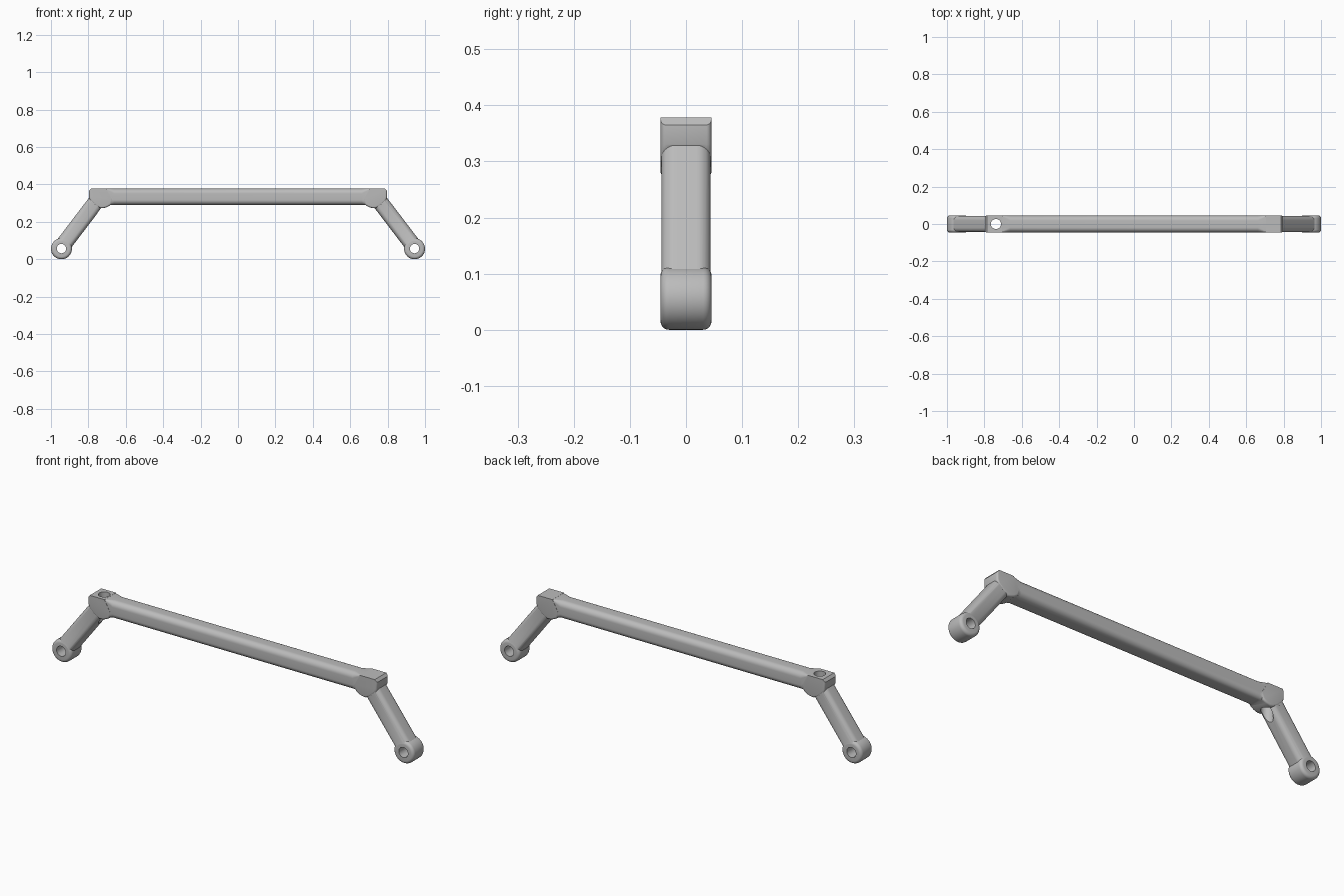
import bpy, bmesh, math
from mathutils import Vector

if "Cube" in bpy.data.objects:
    bpy.data.objects.remove(bpy.data.objects["Cube"], do_unlink=True)

grey = bpy.data.materials.new("satin grey")
grey.use_nodes = True
grey.diffuse_color = (0.5, 0.5, 0.5, 1)
grey.node_tree.nodes["Principled BSDF"].inputs["Base Color"].default_value = (0.5, 0.5, 0.5, 1)


def finish(name, bm):
    bmesh.ops.recalc_face_normals(bm, faces=bm.faces)
    mesh = bpy.data.meshes.new(name)
    bm.to_mesh(mesh)
    bm.free()
    mesh.materials.append(grey)
    obj = bpy.data.objects.new(name, mesh)
    bpy.context.collection.objects.link(obj)
    return obj


def rounded_beam(name, start, end, stations, steps=8):
    """Loft rounded rectangles; each station is (t, half depth, half height, corner radius)."""
    start, end = Vector(start), Vector(end)
    across = Vector((0, 1, 0))
    up = (end - start).normalized().cross(across)
    bm = bmesh.new()
    rings = []
    for t, hw, hh, r in stations:
        ring = []
        for q, (su, sv) in enumerate(((1, 1), (-1, 1), (-1, -1), (1, -1))):
            for i in range(steps + 1):
                a = (q + i / steps) * math.pi / 2
                u = su * (hw - r) + r * math.cos(a)
                v = sv * (hh - r) + r * math.sin(a)
                ring.append(bm.verts.new(start.lerp(end, t) + across * u + up * v))
        rings.append(ring)
    for a, b in zip(rings, rings[1:]):
        for i in range(len(a)):
            j = (i + 1) % len(a)
            bm.faces.new((a[i], a[j], b[j], b[i]))
    bm.faces.new(rings[0])
    bm.faces.new(rings[-1])
    return finish(name, bm)


def corner_block(name, side):
    outline = [(.705, .378), (.786, .378), (.797, .365), (.797, .33), (.788, .311),
               (.76, .285), (.735, .273), (.72, .273), (.70, .279), (.68, .291), (.67, .315)]
    half = 0.0455
    bm = bmesh.new()
    face = bm.faces.new([bm.verts.new((side * x, -half, z)) for x, z in outline])
    ext = bmesh.ops.extrude_face_region(bm, geom=[face], use_keep_orig=True)
    moved = [g for g in ext["geom"] if isinstance(g, bmesh.types.BMVert)]
    bmesh.ops.translate(bm, vec=(0, 2 * half, 0), verts=moved)
    # round the side edges below the flat top
    rims = [e for e in bm.edges if all(v.co.z < 0.37 for v in e.verts)
            and abs(e.verts[0].co.y - e.verts[1].co.y) < 0.01]
    bmesh.ops.bevel(bm, geom=rims, offset=0.009, segments=4, profile=0.5, affect="EDGES")
    return finish(name, bm)


def cylinder(name, centre, radius, depth, vertical=False, bevel=0):
    bm = bmesh.new()
    bmesh.ops.create_cone(bm, cap_ends=True, segments=48, radius1=radius,
                          radius2=radius, depth=depth)
    if bevel:
        rims = [e for e in bm.edges if abs(e.verts[0].co.z - e.verts[1].co.z) < 1e-4]
        bmesh.ops.bevel(bm, geom=rims, offset=bevel, segments=5, profile=0.5, affect="EDGES")
    for v in bm.verts:
        if not vertical:
            v.co = Vector((v.co.x, v.co.z, -v.co.y))
        v.co += Vector(centre)
    return finish(name, bm)


def combine(target, other, operation):
    mod = target.modifiers.new(operation.lower(), "BOOLEAN")
    mod.operation, mod.object, mod.solver = operation, other, "EXACT"
    bpy.context.view_layer.objects.active = target
    bpy.ops.object.modifier_apply(modifier=mod.name)
    bpy.data.objects.remove(other, do_unlink=True)


# Long cross bar, its rounded corners turning square at both ends
sharp, soft = (0.0445, 0.0435, 0.002), (0.0445, 0.0435, 0.027)
handle = rounded_beam("handle_frame", (-.77, 0, .334), (.77, 0, .334),
                      [(0, *sharp), (.04, *sharp), (.07, *soft),
                       (.93, *soft), (.96, *sharp), (1, *sharp)])

# Corner blocks, slanted legs and rounded feet
for side, label in ((1, "left"), (-1, "right")):
    combine(handle, corner_block(label + "_corner", side), "UNION")
    leg = rounded_beam(label + "_leg", (side * .947, 0, .06), (side * .752, 0, .316),
                       [(0, .044, .043, .025), (1, .044, .043, .025)])
    combine(handle, leg, "UNION")
    foot = cylinder(label + "_foot", (side * .944, 0, .056), .056, .091, bevel=.015)
    combine(handle, foot, "UNION")

# Pivot holes in the feet and one upright hole in a corner
for x in (-.944, .944):
    combine(handle, cylinder("pivot_hole", (x, 0, .057), .025, .3), "DIFFERENCE")
combine(handle, cylinder("upright_hole", (-.738, 0, .3), .027, .4, vertical=True), "DIFFERENCE")

bpy.ops.object.select_all(action="DESELECT")
handle.select_set(True)
bpy.context.view_layer.objects.active = handle
bpy.ops.object.shade_smooth_by_angle(angle=math.radians(32))
